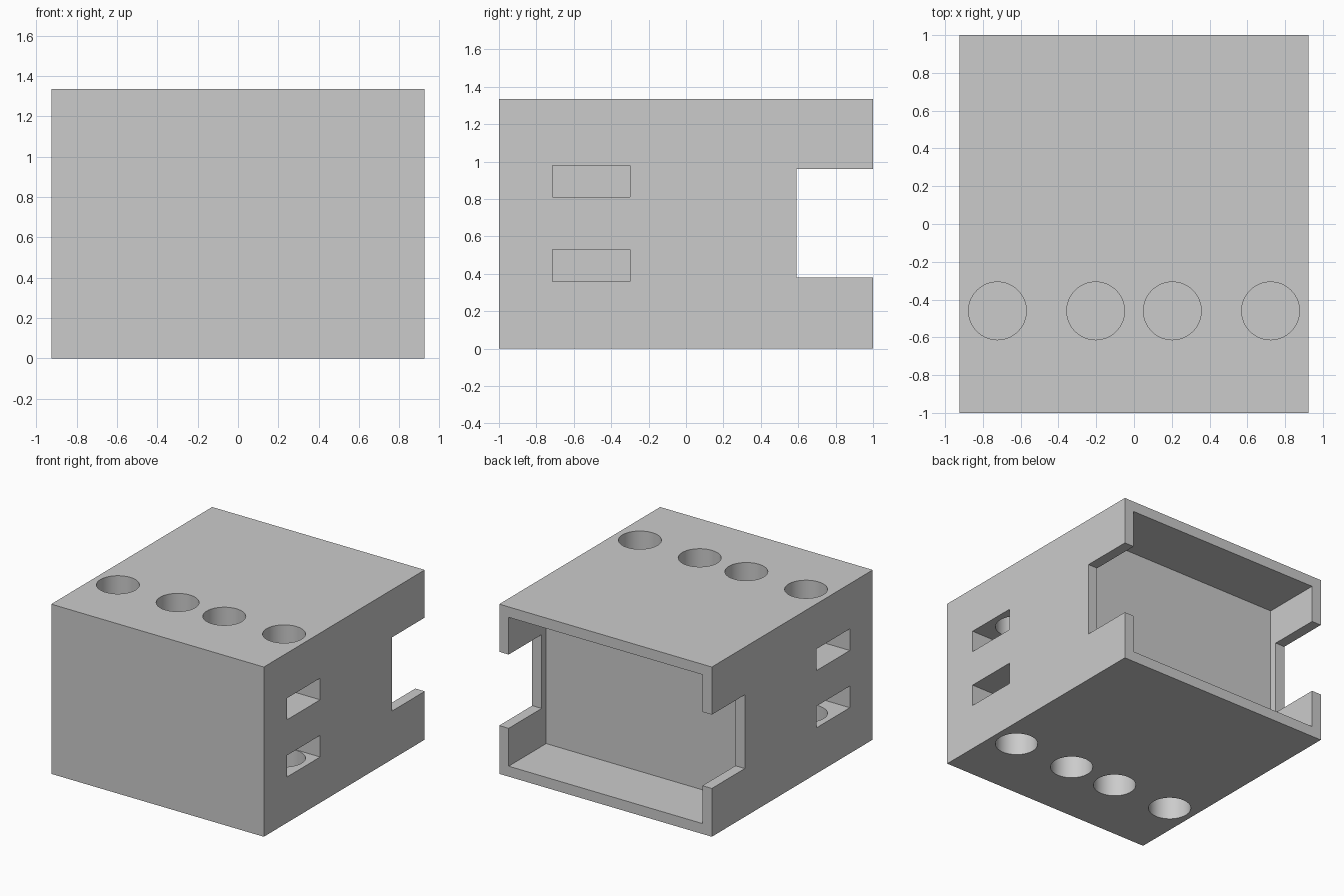
import bpy

if "Cube" in bpy.data.objects:
    bpy.data.objects.remove(bpy.data.objects["Cube"], do_unlink=True)

WIDTH, HEIGHT, WALL = 1.85, 1.335, 0.082
HALF = WIDTH / 2

grey = bpy.data.materials.new("plain grey")
grey.use_nodes = True
grey.diffuse_color = (0.6, 0.6, 0.6, 1)
grey.node_tree.nodes["Principled BSDF"].inputs["Base Color"].default_value = (0.6, 0.6, 0.6, 1)


def block(name, low, high):
    """Box spanning two opposite corners."""
    centre = [(a + b) / 2 for a, b in zip(low, high)]
    bpy.ops.mesh.primitive_cube_add(size=1, location=centre)
    obj = bpy.context.object
    obj.name = name
    obj.scale = [b - a for a, b in zip(low, high)]
    bpy.ops.object.transform_apply(location=True, rotation=False, scale=True)
    obj.data.materials.append(grey)
    return obj


def bore(name, x, low, high):
    """Vertical round cutter."""
    bpy.ops.mesh.primitive_cylinder_add(
        vertices=64, radius=0.153, depth=high - low, location=(x, -0.46, (low + high) / 2))
    obj = bpy.context.object
    obj.name = name
    obj.data.materials.append(grey)
    return obj


def cut(body, cutter):
    """Subtract the cutter from the body and discard it."""
    cutter.hide_render = True
    mod = body.modifiers.new("cut", "BOOLEAN")
    mod.operation = "DIFFERENCE"
    mod.solver = "EXACT"
    mod.object = cutter
    bpy.context.view_layer.objects.active = body
    bpy.ops.object.modifier_apply(modifier=mod.name)
    bpy.data.objects.remove(cutter, do_unlink=True)


# Solid body
body = block("housing", (-HALF, -1, 0), (HALF, 1, HEIGHT))

# Open pocket at the back, and the notch through both of its side walls
cut(body, block("pocket_cutter", (WALL - HALF, 0.534, WALL), (HALF - WALL, 1.2, HEIGHT - WALL)))
cut(body, block("notch_cutter", (-1.2, 0.59, 0.38), (1.2, 1.2, 0.96)))

# Side slots, blind near the middle, two on each side
for side in (-1, 1):
    for low, high in ((0.36, 0.53), (0.81, 0.98)):
        x_ends = sorted((side * 0.045, side * 1.2))
        cut(body, block("slot_cutter", (x_ends[0], -0.715, low), (x_ends[1], -0.30, high)))

# Round holes from top and bottom, each ending in the nearest slot
for x in (-0.723, -0.203, 0.203, 0.723):
    cut(body, bore("top_hole_cutter", x, 0.9, HEIGHT + 0.2))
    cut(body, bore("bottom_hole_cutter", x, -0.2, 0.45))

# Smooth hole walls, sharp edges elsewhere
bpy.ops.object.select_all(action="DESELECT")
body.select_set(True)
bpy.context.view_layer.objects.active = body
bpy.ops.object.shade_smooth_by_angle()
